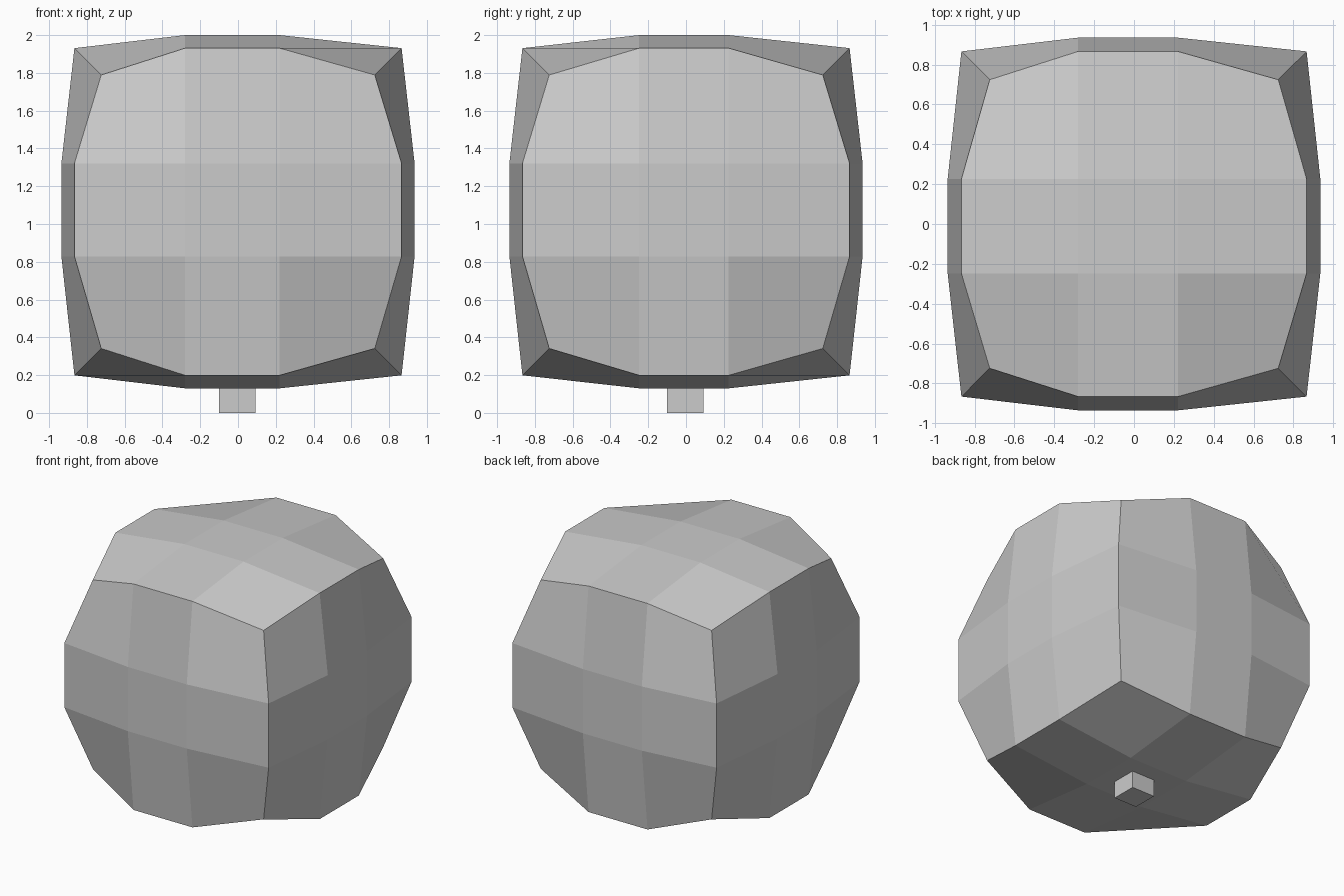
import bpy, bmesh

if "Cube" in bpy.data.objects:
    bpy.data.objects.remove(bpy.data.objects["Cube"])

CENTRE_Z = 1.065
# Inner cut positions (low, high) along x, y and z, slightly uneven
CUTS = [(-0.28, 0.22), (-0.248, 0.226), (-0.236, 0.256)]
# Outer distance for vertices inside a face, on an edge, at a corner
REACH = {1: 0.935, 2: 0.866, 3: 0.724}


def bm_object(name, bm):
    bmesh.ops.recalc_face_normals(bm, faces=bm.faces)
    mesh = bpy.data.meshes.new(name)
    bm.to_mesh(mesh)
    bm.free()
    obj = bpy.data.objects.new(name, mesh)
    bpy.context.collection.objects.link(obj)
    return obj


# Rounded crown: a cube with 3 x 3 patches per side, bulged outwards
bm = bmesh.new()
bmesh.ops.create_cube(bm, size=2)
bmesh.ops.subdivide_edges(bm, edges=bm.edges[:], cuts=2, use_grid_fill=True)
for v in bm.verts:
    outer = [abs(c) > 0.9 for c in v.co]
    reach = REACH[sum(outer)]
    v.co = [(reach if c > 0 else -reach) if o else CUTS[i][c > 0]
            for i, (c, o) in enumerate(zip(v.co, outer))]
crown = bm_object("crown", bm)
crown.location.z = CENTRE_Z

# Short square stem under the crown
bm = bmesh.new()
bmesh.ops.create_cube(bm, size=1)
for v in bm.verts:
    v.co = (v.co.x * 0.193 - 0.005, v.co.y * 0.193 - 0.003, (v.co.z + 0.5) * 0.15)
bm_object("stem", bm)
